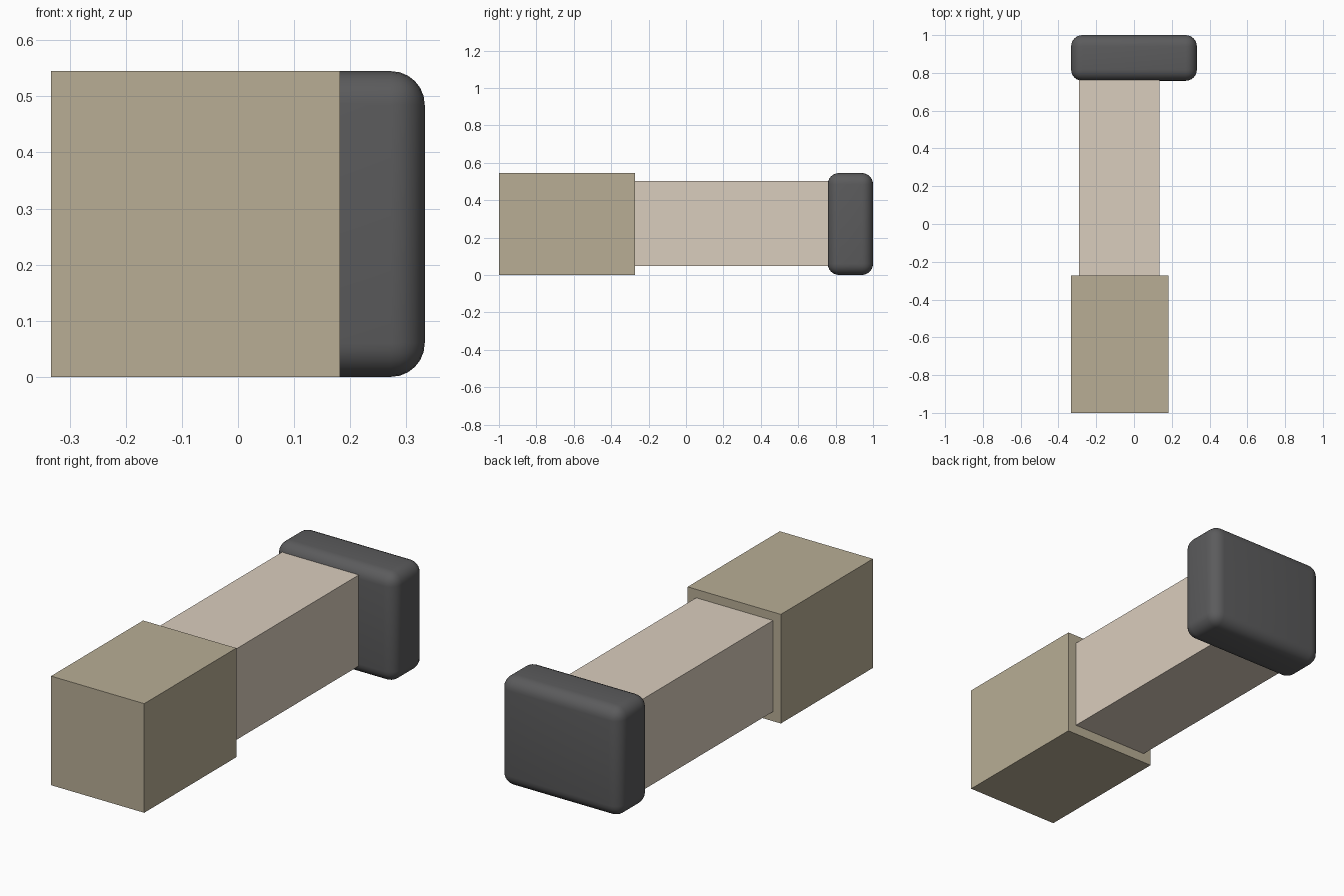
import bpy, math
from mathutils import Vector

if "Cube" in bpy.data.objects:
    bpy.data.objects.remove(bpy.data.objects["Cube"])


def box(name, low, high, colour, bevel=0):
    """Box between two corners, optionally with rounded edges."""
    low, high = Vector(low), Vector(high)
    bpy.ops.mesh.primitive_cube_add(size=1, location=(low + high) / 2)
    ob = bpy.context.object
    ob.name = name
    ob.scale = high - low
    bpy.ops.object.transform_apply(location=False, rotation=False, scale=True)
    mat = bpy.data.materials.new(name + "_colour")
    mat.diffuse_color = (*colour, 1)
    mat.use_nodes = True
    mat.node_tree.nodes["Principled BSDF"].inputs["Base Color"].default_value = mat.diffuse_color
    ob.data.materials.append(mat)
    if bevel:
        mod = ob.modifiers.new("rounding", "BEVEL")
        mod.width = bevel
        mod.segments = 6
        bpy.ops.object.modifier_apply(modifier=mod.name)
        bpy.ops.object.shade_smooth_by_angle(angle=math.radians(30))
    return ob


# Wide block at the front
box("front_block", (-0.333, -1, 0), (0.182, -0.273, 0.545), (0.48, 0.42, 0.30))
# Slimmer shaft linking both ends
box("shaft", (-0.29, -0.275, 0.048), (0.135, 0.77, 0.503), (0.70, 0.61, 0.51))
# Rounded dark pad at the back
box("back_pad", (-0.333, 0.758, 0), (0.333, 1, 0.545), (0.105, 0.105, 0.108), 0.06)
